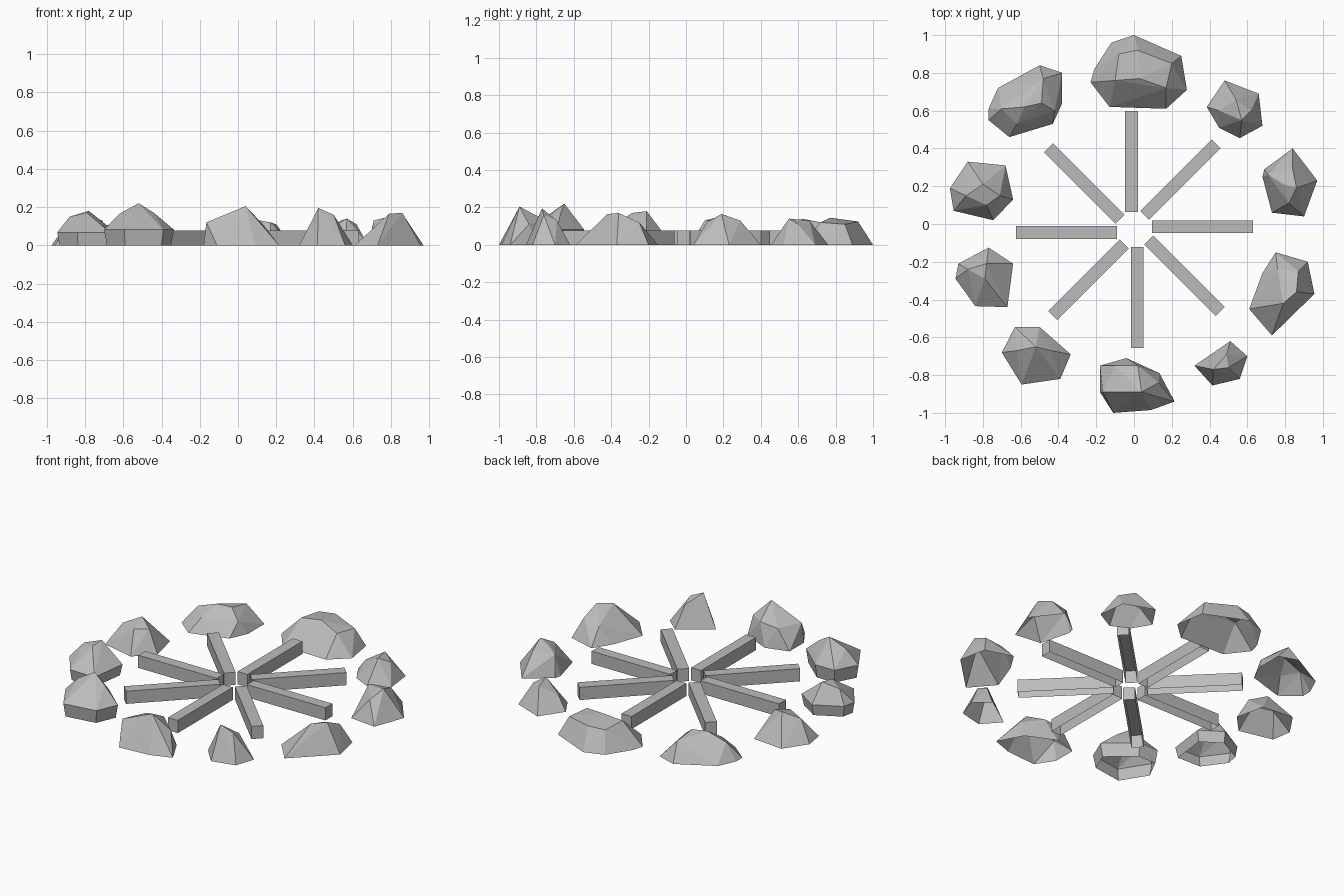
import bpy
import bmesh
from math import cos, sin, pi
from mathutils import Matrix, Vector

cube = bpy.data.objects.get("Cube")
if cube:
    bpy.data.objects.remove(cube, do_unlink=True)


def make_material(name, colour):
    material = bpy.data.materials.new(name)
    material.use_nodes = True
    material.diffuse_color = colour
    material.node_tree.nodes["Principled BSDF"].inputs["Base Color"].default_value = colour
    return material


stone_grey = make_material("stone grey", (0.5, 0.5, 0.5, 1))


def finish(name, bm):
    """Open the underside, then turn the bmesh into a flat shaded object."""
    bmesh.ops.recalc_face_normals(bm, faces=bm.faces)
    underside = [f for f in bm.faces if all(v.co.z < 0.001 for v in f.verts)]
    bmesh.ops.delete(bm, geom=underside, context="FACES")
    mesh = bpy.data.meshes.new(name)
    bm.to_mesh(mesh)
    bm.free()
    mesh.materials.append(stone_grey)
    thing = bpy.data.objects.new(name, mesh)
    bpy.context.collection.objects.link(thing)
    return thing


def rock(name, outline, crown, girdle=0.0):
    """Faceted boulder: hull of a ground outline and a few crown points.
    A girdle lifts the widest outline and tucks the foot in below it."""
    bm = bmesh.new()
    centre = sum((Vector(p) for p in outline), Vector((0, 0))) / len(outline)
    for p in outline:
        if girdle:
            bm.verts.new((*p, girdle))
            foot = centre.lerp(Vector(p), 0.92)
            bm.verts.new((foot.x, foot.y, 0))
        else:
            bm.verts.new((*p, 0))
    for p in crown:
        bm.verts.new(p)
    hull = bmesh.ops.convex_hull(bm, input=bm.verts)
    spare = {e for e in hull["geom_interior"] + hull["geom_unused"]
             if isinstance(e, bmesh.types.BMVert)}
    bmesh.ops.delete(bm, geom=list(spare), context="VERTS")
    return finish(name, bm)


def log(name, angle):
    """Square log pointing away from the hub, set slightly to one side."""
    bm = bmesh.new()
    placing = (Matrix.Translation((0.002, -0.03, 0.039))
               @ Matrix.Rotation(angle, 4, "Z")
               @ Matrix.Translation((0.36, 0.015, 0))
               @ Matrix.Diagonal((0.535, 0.067, 0.078, 1)))
    bmesh.ops.create_cube(bm, size=1, matrix=placing)
    return finish(name, bm)


# Logs laid out like spokes
for i in range(8):
    log(f"log_{i + 1}", i * pi / 4)

# Ring of boulders, clockwise from the back
rock("back_rock",
     [(0, 1), (.25, .89), (.28, .71), (.17, .61), (-.13, .62), (-.23, .75), (-.21, .82), (-.12, .96)],
     [(.02, .92, .125), (.2, .85, .11), (.17, .72, .12), (.03, .77, .145), (-.1, .76, .13), (-.08, .9, .12)])
rock("back_left_rock",
     [(.48, .76), (.66, .69), (.68, .52), (.56, .455), (.45, .51), (.385, .62)],
     [(.54, .66, .13), (.57, .55, .14), (.62, .6, .11), (.45, .6, .08)])
rock("left_back_rock",
     [(.84, .4), (.97, .23), (.9, .04), (.73, .06), (.68, .25), (.69, .29)],
     [(.71, .26, .13), (.79, .21, .15), (.86, .19, .165), (.82, .11, .12), (.84, .29, .13)])
rock("left_front_rock",
     [(.75, -.15), (.92, -.2), (.955, -.37), (.73, -.59), (.61, -.45), (.68, -.26)],
     [(.79, -.42, .165), (.86, -.36, .17), (.87, -.25, .12), (.76, -.24, .1)])
rock("front_left_rock",
     [(.51, -.62), (.6, -.7), (.56, -.82), (.415, -.855), (.32, -.75)],
     [(.42, -.77, .195), (.5, -.76, .16), (.49, -.69, .13)])
rock("front_rock",
     [(-.04, -.71), (.135, -.79), (.215, -.94), (.09, -.985), (-.11, -1), (-.18, -.89), (-.18, -.75)],
     [(-.165, -.89, .12), (.04, -.89, .205), (.02, -.75, .13), (-.1, -.75, .12), (.13, -.84, .11)])
rock("front_right_rock",
     [(-.63, -.545), (-.5, -.545), (-.335, -.69), (-.39, -.82), (-.595, -.85), (-.7, -.68)],
     [(-.52, -.65, .22), (-.62, -.67, .165), (-.44, -.67, .17)], girdle=.082)
rock("right_front_rock",
     [(-.77, -.125), (-.64, -.21), (-.67, -.44), (-.84, -.435), (-.945, -.29), (-.93, -.21)],
     [(-.78, -.21, .18), (-.79, -.29, .17), (-.88, -.24, .15)], girdle=.068)
rock("right_back_rock",
     [(-.88, .33), (-.68, .31), (-.64, .13), (-.745, .02), (-.955, .07), (-.975, .19)],
     [(-.8, .21, .16), (-.71, .15, .13), (-.89, .15, .12), (-.78, .1, .13)])
rock("back_right_rock",
     [(-.5, .84), (-.38, .8), (-.38, .64), (-.43, .53), (-.66, .46), (-.77, .55), (-.77, .61), (-.72, .72)],
     [(-.48, .77, .11), (-.49, .64, .135), (-.58, .62, .14), (-.7, .61, .1), (-.62, .53, .08), (-.42, .6, .08)])
